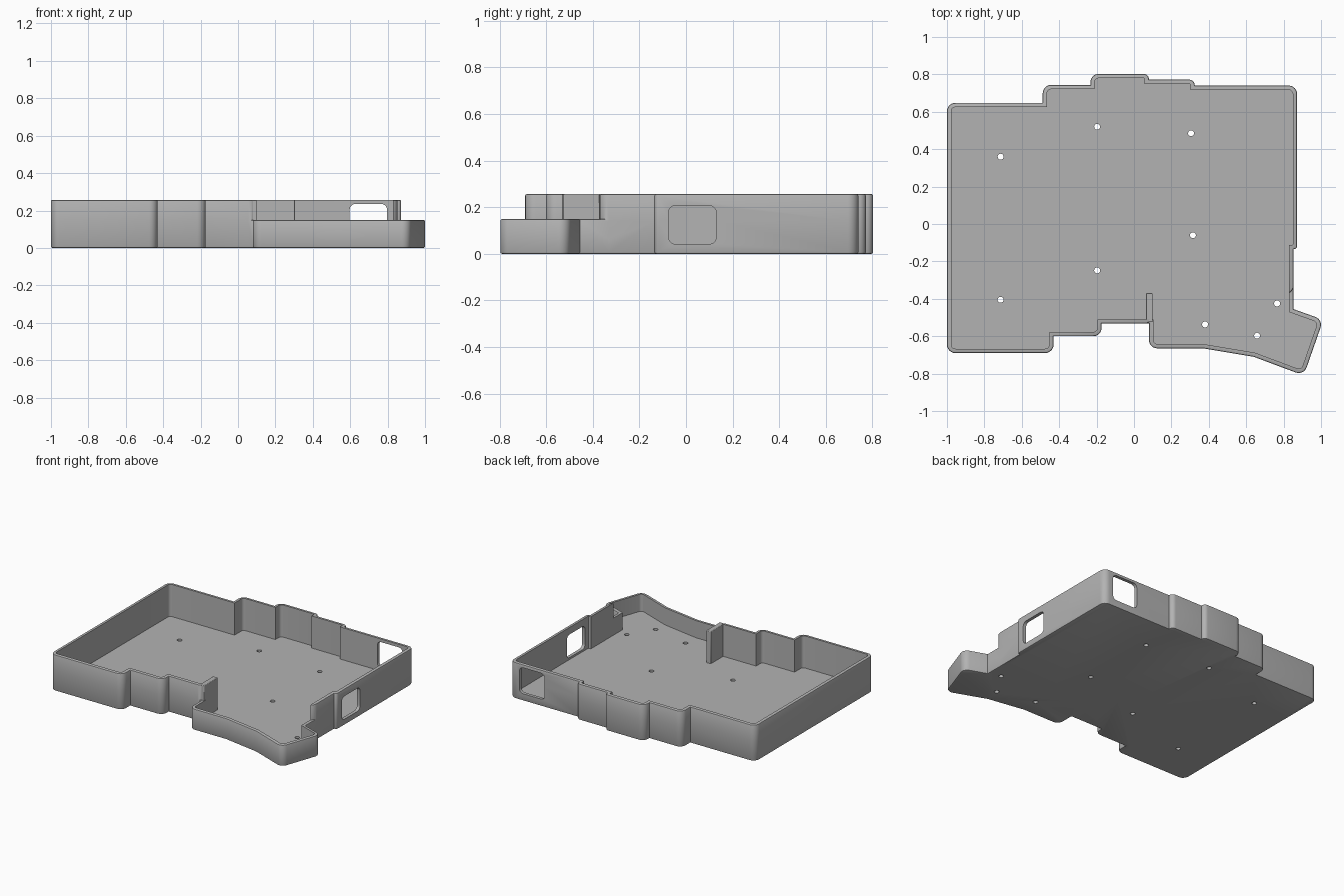
import bpy, bmesh, math
from mathutils import Vector

cube = bpy.data.objects.get("Cube")
if cube:
    bpy.data.objects.remove(cube)

grey = bpy.data.materials.new("case grey")
grey.use_nodes = True
grey.diffuse_color = (0.45, 0.45, 0.45, 1)
grey.node_tree.nodes["Principled BSDF"].inputs["Base Color"].default_value = (0.45, 0.45, 0.45, 1)

TALL, LOW, FLOOR, WALL, EDGE, ROUND = 0.257, 0.15, 0.028, 0.023, 0.008, 0.045

# Plan outline, counter-clockwise, in three runs
left_front = [(-1, .648), (-1, -.69), (-.43, -.69), (-.43, -.6), (-.173, -.6), (-.173, -.533)]
thumb = [(.08, -.533), (.08, -.665), (.37, -.665), (.64, -.71), (.908, -.81), (1.012, -.512), (.853, -.455)]
right_back = [(.853, -.135), (.872, -.135), (.872, .74), (.325, .74), (.325, .772), (.08, .772),
              (.08, .803), (-.233, .803), (-.233, .744), (-.488, .744), (-.488, .648)]
whole_plan = left_front + thumb + right_back
tall_plan = left_front + [(.1, -.533), (.1, -.375), (.853, -.375)] + right_back


def cross(a, b):
    return a.x * b.y - a.y * b.x


def outline(points, inset, steps=6):
    """Inset a plan and round its outward corners; inward corners stay sharp."""
    pts = [Vector(p) for p in points]
    result = []
    for i, p in enumerate(pts):
        prev, nxt = p - pts[i - 1], pts[(i + 1) % len(pts)] - p
        a, b = prev.normalized(), nxt.normalized()
        na, nb = Vector((-a.y, a.x)), Vector((-b.y, b.x))
        corner = p + (na + nb) * inset / (1 + na.dot(nb))
        turn = math.atan2(cross(a, b), a.dot(b))
        if turn < 0.1:
            result.append(corner)
            continue
        k = math.tan(turn / 2)
        radius = min(ROUND, 0.95 * min(prev.length, nxt.length) / k)
        r = max(radius - inset, 0.002)
        centre = corner - a * r * k + na * r
        for s in range(steps + 1):
            t = turn * s / steps
            d = -na
            result.append(centre + r * Vector((d.x * math.cos(t) - d.y * math.sin(t),
                                               d.x * math.sin(t) + d.y * math.cos(t))))
    return result


def loft(name, rings, helper=False):
    """Solid through rings of 3D points with equal counts."""
    bm = bmesh.new()
    loops = [[bm.verts.new(p) for p in ring] for ring in rings]
    n = len(loops[0])
    for lo, hi in zip(loops, loops[1:]):
        for i in range(n):
            j = (i + 1) % n
            bm.faces.new((lo[i], lo[j], hi[j], hi[i]))
    bm.faces.new(loops[0][::-1])
    bm.faces.new(loops[-1])
    bmesh.ops.recalc_face_normals(bm, faces=bm.faces)
    mesh = bpy.data.meshes.new(name)
    bm.to_mesh(mesh)
    bm.free()
    mesh.materials.append(grey)
    ob = bpy.data.objects.new(name, mesh)
    bpy.context.collection.objects.link(ob)
    if helper:
        ob.hide_render = True
        ob.hide_set(True)
    return ob


def slab(name, plan, height):
    """Extruded plan with softened top and bottom rims."""
    levels = [(EDGE, 0), (EDGE * .3, EDGE * .3), (0, EDGE),
              (0, height - EDGE), (EDGE * .3, height - EDGE * .3), (EDGE, height)]
    return loft(name, [[(p.x, p.y, z) for p in outline(plan, d)] for d, z in levels])


def window(name, low, high, r, place):
    """Rounded rectangular cutter; place maps (u, v, depth) to 3D."""
    loop = []
    corners = [(high[0] - r, high[1] - r), (low[0] + r, high[1] - r),
               (low[0] + r, low[1] + r), (high[0] - r, low[1] + r)]
    for q, (u, v) in enumerate(corners):
        for s in range(6):
            t = (q + s / 5) * math.pi / 2
            loop.append((u + r * math.cos(t), v + r * math.sin(t)))
    return loft(name, [[place(u, v, d) for u, v in loop] for d in (-.1, .1)], True)


def boolean(ob, other, operation):
    mod = ob.modifiers.new(other.name, "BOOLEAN")
    mod.object, mod.operation, mod.solver = other, operation, "EXACT"


# Tall tray joined with the lower thumb section
case = slab("case_tray", tall_plan, TALL)
thumb_section = slab("thumb_section_helper", whole_plan, LOW)
thumb_section.hide_render = True
thumb_section.hide_set(True)
boolean(case, thumb_section, "UNION")

# Open interior
inner = outline(whole_plan, WALL)
cavity = loft("cavity_cutter", [[(p.x, p.y, z) for p in inner] for z in (FLOOR, .4)], True)
boolean(case, cavity, "DIFFERENCE")

# Side and rear connector openings
side = window("side_opening_cutter", (-.075, .042), (.13, .207), .03, lambda u, v, d: (.86 + d, u, v))
rear = window("rear_opening_cutter", (.597, .05), (.797, .235), .03, lambda u, v, d: (u, .73 + d, v))
boolean(case, side, "DIFFERENCE")
boolean(case, rear, "DIFFERENCE")

# Screw holes through the floor
holes = [(-.713, .36), (-.197, .52), (.305, .485), (-.713, -.405), (-.197, -.248),
         (.315, -.06), (.38, -.537), (.658, -.597), (.765, -.425)]
for i, (x, y) in enumerate(holes):
    ring = [(x + .016 * math.cos(t * math.pi / 8), y + .016 * math.sin(t * math.pi / 8)) for t in range(16)]
    drill = loft("screw_hole_cutter_%d" % (i + 1), [[(u, v, z) for u, v in ring] for z in (-.1, .1)], True)
    boolean(case, drill, "DIFFERENCE")

# Bake the cuts into the tray
graph = bpy.context.evaluated_depsgraph_get()
baked = bpy.data.meshes.new_from_object(case.evaluated_get(graph))
case.modifiers.clear()
case.data = baked

# Upright divider between the tall tray and the thumb section
rect = [(.064, -.525), (.1, -.525), (.1, -.37), (.064, -.37)]
divider = loft("divider", [[(x, y, z) for x, y in rect] for z in (FLOOR - .01, TALL)])
bevel = divider.modifiers.new("soft_edges", "BEVEL")
bevel.width, bevel.segments = .004, 2

bpy.ops.object.select_all(action="DESELECT")
for ob in (case, divider):
    ob.select_set(True)
bpy.context.view_layer.objects.active = case
bpy.ops.object.shade_smooth_by_angle(angle=math.radians(35))
